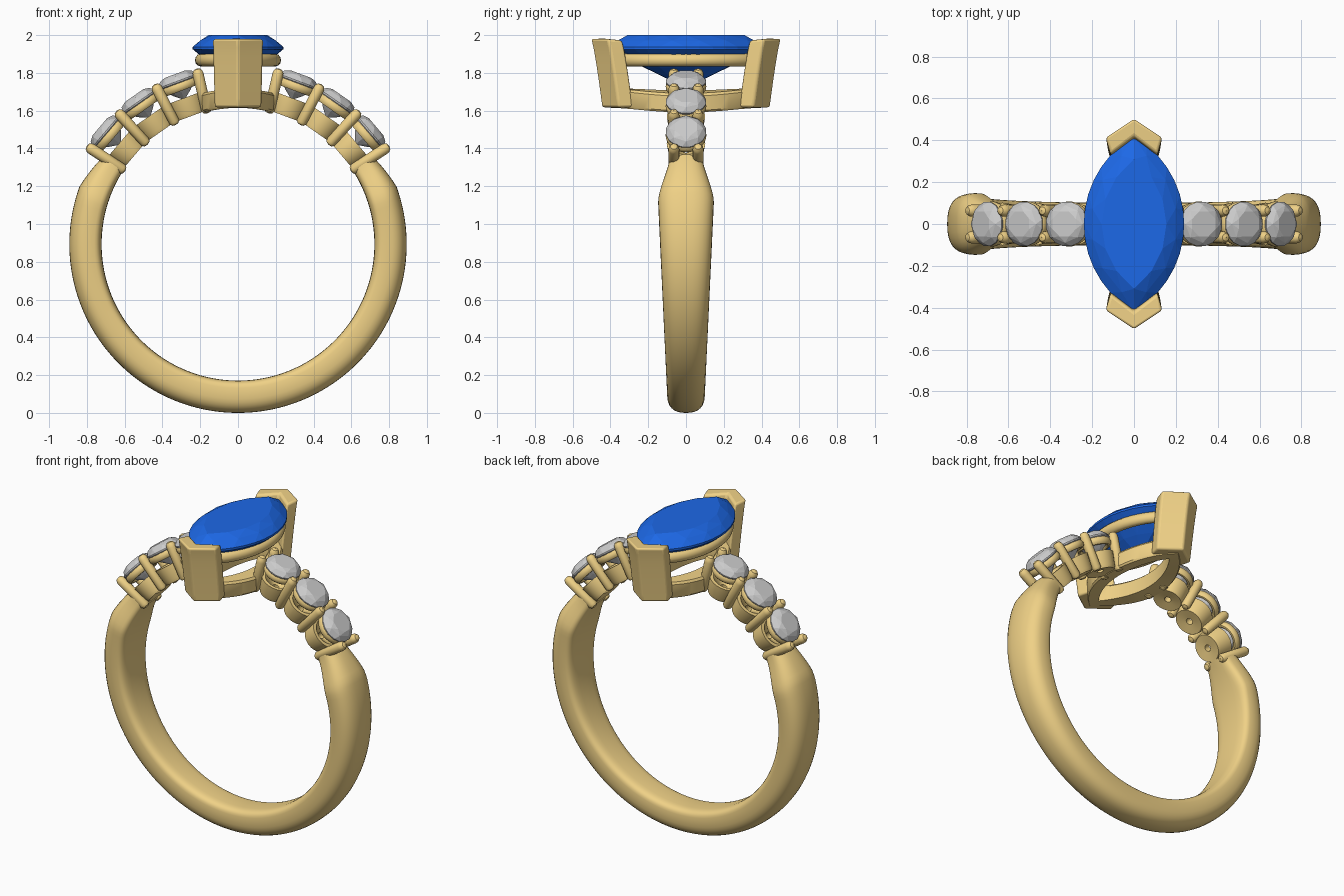
import bpy, bmesh, math
from mathutils import Matrix, Vector

if "Cube" in bpy.data.objects:
    bpy.data.objects.remove(bpy.data.objects["Cube"])

CZ = 0.893                       # centre height of the finger hole
R_IN = 0.722


def material(name, rgb):
    m = bpy.data.materials.new(name)
    m.diffuse_color = (*rgb, 1)
    m.use_nodes = True
    m.node_tree.nodes["Principled BSDF"].inputs["Base Color"].default_value = m.diffuse_color
    return m


GOLD = material("gold", (0.87, 0.64, 0.24))
BLUE = material("blue_gem", (0.012, 0.14, 0.8))


def finish(bm, name, mat=None, smooth=True, matrix=None):
    bmesh.ops.recalc_face_normals(bm, faces=bm.faces)
    me = bpy.data.meshes.new(name)
    bm.to_mesh(me)
    bm.free()
    if matrix:
        me.transform(matrix)
    ob = bpy.data.objects.new(name, me)
    bpy.context.collection.objects.link(ob)
    if mat:
        me.materials.append(mat)
    if smooth:
        bpy.ops.object.select_all(action='DESELECT')
        ob.select_set(True)
        bpy.context.view_layer.objects.active = ob
        bpy.ops.object.shade_smooth_by_angle(angle=math.radians(35))
    return ob


def loft(name, rings, loop=False, matrix=None):
    """Skin a list of closed sections; loop joins last to first."""
    bm = bmesh.new()
    vs = [[bm.verts.new(p) for p in ring] for ring in rings]
    n = len(vs[0])
    for i in range(len(vs) if loop else len(vs) - 1):
        a, b = vs[i], vs[(i + 1) % len(vs)]
        for j in range(n):
            k = (j + 1) % n
            bm.faces.new((a[j], a[k], b[k], b[j]))
    if not loop:
        bm.faces.new(vs[0])
        bm.faces.new(vs[-1])
    return finish(bm, name, GOLD, matrix=matrix)


def lathe(name, profile, matrix, loop=True, n=32):
    """Turn a closed (radius, height) profile about z."""
    rings = [[(r * math.cos(t), r * math.sin(t), z) for r, z in profile]
             for t in (2 * math.pi * i / n for i in range(n))]
    return loft(name, rings, loop, matrix)


def gem(name, points, mat=None, matrix=None):
    bm = bmesh.new()
    for p in points:
        bm.verts.new(p)
    res = bmesh.ops.convex_hull(bm, input=bm.verts)
    loose = [v for v in bm.verts if not v.link_faces]
    bmesh.ops.delete(bm, geom=loose, context='VERTS')
    bmesh.ops.dissolve_limit(bm, angle_limit=0.01, verts=bm.verts, edges=bm.edges)
    return finish(bm, name, mat, False, matrix)


def marquise(a, b, n, shift=0.0):
    """Pointed oval from two arcs: half width a, half length b."""
    R = (a * a + b * b) / (2 * a)
    half = math.asin(b / R)
    out = []
    for side in (1, -1):
        for i in range(n):
            t = -half + 2 * half * (i + shift) / n
            out.append((side * (R * math.cos(t) - R + a), side * R * math.sin(t)))
    return out


def circle(r, n, shift=0.0):
    return [(r * math.cos(2 * math.pi * (i + shift) / n),
             r * math.sin(2 * math.pi * (i + shift) / n)) for i in range(n)]


def at(pts, z):
    return [(x, y, z) for x, y in pts]


def radial(deg):
    """Place local z along the ring radius, deg from the top."""
    return Matrix.Translation((0, 0, CZ)) @ Matrix.Rotation(math.radians(deg), 4, 'Y')


# Band: domed section, widening to the shoulders and pinched at both ends
def band_section(deg):
    d = min(deg, 360 - deg)
    t = math.radians(deg)
    if d > 73:
        hw = 0.100 + 0.048 * (math.cos(math.radians(d)) + 1) / 1.29
    else:
        s = (73 - d) / 17
        s = s * s * (3 - 2 * s) * 0.5 + s * 0.5
        hw = 0.148 - 0.060 * s
    r_out = 0.893 - (0.045 * ((70 - d) / 14) if d < 70 else 0)
    mid = R_IN + 0.07
    pts = []
    for i in range(32):
        u = 2 * math.pi * i / 32
        c, s = math.cos(u), math.sin(u)
        e = 0.80 if s > 0 else 0.5
        y = hw * math.copysign(abs(c) ** e, c)
        h = (r_out - mid) if s > 0 else (mid - R_IN)
        r = mid + h * math.copysign(abs(s) ** e, s)
        pts.append((r * math.sin(t), y, CZ + r * math.cos(t)))
    return pts


N = 124
loft("band", [band_section(56 + 248 * i / N) for i in range(N + 1)])

# Shoulder settings: prongs, pierced cups, stone rails and stones on each side
PRONGS = (13.2, 27.5, 42.3, 57.0)
CUP = [(0.02, 0.73), (0.083, 0.722), (0.09, 0.74), (0.102, 0.825),
       (0.08, 0.825), (0.02, 0.77)]
RAIL = [(0.091 + 0.017 * x, 0.890 + 1.5 * 0.017 * y) for x, y in circle(1, 10)]
PRONG = [(0.001, 0.712), (0.018, 0.716), (0.028, 0.73), (0.029, 0.92),
         (0.027, 0.936), (0.018, 0.95), (0.001, 0.955)]
STONE = (at(circle(0.064, 8, 0.5), 0.960) + at(circle(0.09, 8), 0.947)
         + at(circle(0.108, 16, 0.5), 0.921) + at(circle(0.107, 16, 0.5), 0.913)
         + at(circle(0.05, 8), 0.855) + [(0, 0, 0.815)])
for side, label in ((1, "right"), (-1, "left")):
    for i, deg in enumerate(PRONGS):
        for y, face in ((-0.064, "front"), (0.064, "back")):
            lathe(f"{label}_{face}_prong_{i + 1}", PRONG,
                  radial(side * deg) @ Matrix.Translation((0, y, 0)), n=16)
    for i in range(3):
        m = radial(side * (PRONGS[i] + PRONGS[i + 1]) / 2)
        lathe(f"{label}_cup_{i + 1}", CUP, m)
        lathe(f"{label}_stone_rail_{i + 1}", RAIL, m)
        gem(f"{label}_small_stone_{i + 1}", STONE, None, m)

# Centre stone
gem("centre_stone",
    at(marquise(0.155, 0.31, 6, 0.0), 2.0)
    + at(marquise(0.205, 0.37, 6, 0.5), 1.972)
    + at(marquise(0.24, 0.42, 14), 1.938) + at(marquise(0.24, 0.42, 14), 1.925)
    + at(marquise(0.12, 0.24, 6, 0.5), 1.825) + [(0, -0.05, 1.745), (0, 0.05, 1.745)],
    BLUE)

# Upper gallery rail: rounded tube following the stone outline
rail = []
for k in range(12):
    u = 2 * math.pi * k / 12
    dx, dz = 0.032 * math.cos(u), 0.034 * math.sin(u)
    rail.append(at(marquise(0.196 + dx, 0.385 + dx, 20), 1.868 + dz))
loft("upper_gallery_rail", rail, True)

# Lower gallery rail: thick oval whose underside follows the finger hole
low = []
for off, up in ((-0.042, 0.0), (0.036, 0.0), (0.045, 0.012), (0.05, 0.09),
                (0.04, 0.102), (-0.03, 0.102), (-0.042, 0.09)):
    low.append([(x, y, CZ + math.sqrt(R_IN ** 2 - x * x) + up)
                for x, y in marquise(0.15 + off, 0.36 + off, 20)])
loft("lower_gallery_rail", low, True)

# V-shaped end prongs, flaring outward toward the top
CHEVRON = [(0, 0.505), (0.135, 0.415), (0.112, 0.335), (0, 0.42),
           (-0.112, 0.335), (-0.135, 0.415)]
for side, label in ((-1, "front"), (1, "back")):
    rings = []
    for i in range(9):
        f = i / 8
        shift = -0.058 * (1 - f) ** 0.8 + 0.0
        sx = 0.93 + 0.07 * f
        rings.append([(x * sx, side * (y + shift),
                       1.618 + f * (0.362 - 0.10 * max(0, 0.42 - y)))
                      for x, y in CHEVRON])
    ob = loft(f"{label}_v_prong", rings)
    bev = ob.modifiers.new("soft_edges", 'BEVEL')
    bev.width = 0.012
    bev.segments = 3
    bev.limit_method = 'ANGLE'
    bev.angle_limit = math.radians(30)
